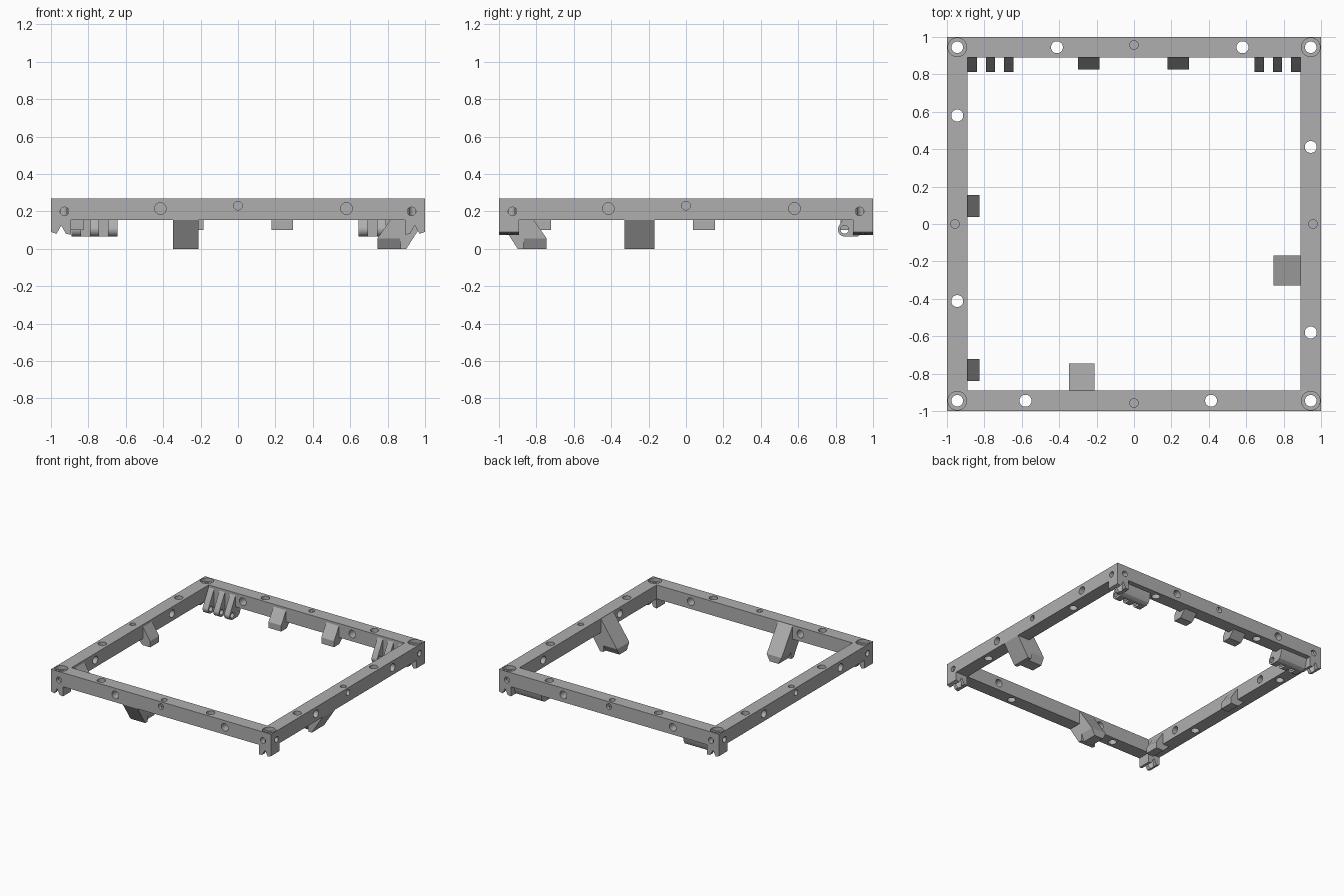
import bpy, bmesh, math
from mathutils import Matrix, Vector

cube = bpy.data.objects.get("Cube")
if cube:
    bpy.data.objects.remove(cube)

GREY = (0.43, 0.43, 0.43, 1)
mat = bpy.data.materials.new("plain grey")
mat.use_nodes = True
mat.diffuse_color = GREY
mat.node_tree.nodes["Principled BSDF"].inputs["Base Color"].default_value = GREY

FRONT, RIGHT, BACK, LEFT = range(4)
TOP, BOTTOM, BAR = 0.27, 0.155, 0.11


def turn(side):
    return Matrix.Rotation(side * math.pi / 2, 4, 'Z')


def finish(name, bm):
    bmesh.ops.recalc_face_normals(bm, faces=bm.faces)
    mesh = bpy.data.meshes.new(name)
    bm.to_mesh(mesh)
    bm.free()
    mesh.materials.append(mat)
    obj = bpy.data.objects.new(name, mesh)
    bpy.context.scene.collection.objects.link(obj)
    return obj


def prism(name, profile, u0, u1, side, toe=None):
    """Extrude a (depth from outer face, z) profile along one side of the frame."""
    bm = bmesh.new()
    ends = [[bm.verts.new(turn(side) @ Vector((u, d - 1, z))) for d, z in profile]
            for u in (u0, u1)]
    for ring in ends:
        bm.faces.new(ring)
    for i in range(len(profile)):
        j = (i + 1) % len(profile)
        bm.faces.new((ends[0][i], ends[0][j], ends[1][j], ends[1][i]))
    if toe:
        # tapered toe, narrower at the bottom
        mid = (u0 + u1) / 2
        m = Matrix.Translation((mid, (toe[0] + toe[1]) / 2 - 1, toe[2] / 2))
        size = Matrix.Diagonal((u1 - u0, toe[1] - toe[0], toe[2], 1))
        for v in bmesh.ops.create_cube(bm, size=1, matrix=m @ size)["verts"]:
            if v.co.z < toe[2] / 2:
                v.co.x = mid + (v.co.x - mid) * 0.6
            v.co = turn(side) @ v.co
    return finish(name, bm)


def drill(bm, start, end, radius, side=FRONT):
    a, b = Vector(start), Vector(end)
    m = Matrix.Translation((a + b) / 2) @ (b - a).to_track_quat('Z', 'Y').to_matrix().to_4x4()
    bmesh.ops.create_cone(bm, cap_ends=True, segments=32, radius1=radius, radius2=radius,
                          depth=(b - a).length, matrix=turn(side) @ m)


def cut(obj, cutter):
    mod = obj.modifiers.new("cut", 'BOOLEAN')
    mod.operation = 'DIFFERENCE'
    mod.solver = 'EXACT'
    mod.use_self = True
    mod.object = cutter
    bpy.context.view_layer.objects.active = obj
    bpy.ops.object.modifier_apply(modifier=mod.name)


# Cutter for every bolt hole in the frame
bm = bmesh.new()
c = 1 - BAR / 2
for side in range(4):
    for x in (-0.58, 0.412):
        drill(bm, (x, -c, 0), (x, -c, 0.4), 0.032, side)
    for x in (-0.415, 0.58):
        drill(bm, (x, -1.1, 0.215), (x, -0.8, 0.215), 0.031, side)
    drill(bm, (0, -0.957, 0.2), (0, -0.957, 0.4), 0.023, side)
    drill(bm, (0, -1.1, 0.23), (0, -0.93, 0.23), 0.023, side)
    for x in (-0.928, 0.928):
        drill(bm, (x, -1.1, 0.2), (x, -0.95, 0.2), 0.023, side)
    drill(bm, (c, -c, 0), (c, -c, 0.25), 0.031, side)
    drill(bm, (c, -c, 0.24), (c, -c, 0.4), 0.05, side)
holes = finish("hole_cutter", bm)
holes.hide_render = True

# Square frame
bm = bmesh.new()
bmesh.ops.create_cube(bm, size=1, matrix=Matrix.Translation((0, 0, (TOP + BOTTOM) / 2))
                      @ Matrix.Diagonal((2, 2, TOP - BOTTOM, 1)))
frame = finish("frame", bm)
bm = bmesh.new()
bmesh.ops.create_cube(bm, size=2 - 2 * BAR)
opening = finish("opening_cutter", bm)
opening.hide_render = True
cut(frame, opening)
cut(frame, holes)

# Grooved corner feet
foot = [(0, BOTTOM), (0, 0.09), (0.03, 0.08), (0.055, 0.125), (0.08, 0.08),
        (0.108, 0.075), (0.108, BOTTOM)]
for side in (RIGHT, LEFT):
    for sign in (-1, 1):
        cut(prism("corner_foot", foot, sign * 0.892, sign, side), holes)

# Slanted locating legs
leg = [(0, BOTTOM), (BAR, BOTTOM), (BAR, 0.265), (0.255, 0.055), (0.135, 0.055),
       (0.13, 0), (0.1, 0)]
prism("front_leg", leg, -0.347, -0.212, FRONT, toe=(0.131, 0.255, 0.055))
prism("right_side_leg", leg, -0.328, -0.168, RIGHT, toe=(0.131, 0.255, 0.055))

# Small inner tabs
tab = [(0.05, BOTTOM), (BAR, BOTTOM), (BAR, 0.25), (0.175, 0.15), (0.175, 0.1), (0.105, 0.1)]
for u in (-0.295, 0.185):
    prism("back_tab", tab, u, u + 0.115, BACK)
for u in (-0.155, 0.722):
    prism("left_side_tab", tab, u, u + 0.117, LEFT)

# Hinge lugs with a pin hole, joined by a rounded body under the back bar
arc = [(0.15 + 0.038 * math.cos(a), 0.103 + 0.038 * math.sin(a))
       for a in (math.radians(20 - 11 * i) for i in range(11))]
lug = [(BAR, 0.25)] + arc + [(0.09, 0.065), (0.07, 0.09), (0.07, BOTTOM), (BAR, BOTTOM)]
body = [(0.04, BOTTOM), (BAR, BOTTOM), (BAR, 0.065), (0.085, 0.065), (0.062, 0.078), (0.045, 0.11)]
bm = bmesh.new()
drill(bm, (-1.2, 0.848, 0.103), (1.2, 0.848, 0.103), 0.022)
pin = finish("pin_hole_cutter", bm)
pin.hide_render = True
for sign in (-1, 1):
    for u in (0.645, 0.742, 0.84):
        cut(prism("hinge_lug", lug, sign * u, sign * (u + 0.05), BACK), pin)
    prism("hinge_body", body, sign * 0.645, sign * 0.89, BACK)

# Remove helpers and smooth the round walls
for helper in (holes, opening, pin):
    bpy.data.objects.remove(helper)
for obj in bpy.context.scene.objects:
    if obj.type == 'MESH' and mat.name in obj.data.materials:
        bpy.ops.object.select_all(action='DESELECT')
        obj.select_set(True)
        bpy.context.view_layer.objects.active = obj
        bpy.ops.object.shade_smooth_by_angle(angle=math.radians(25))
